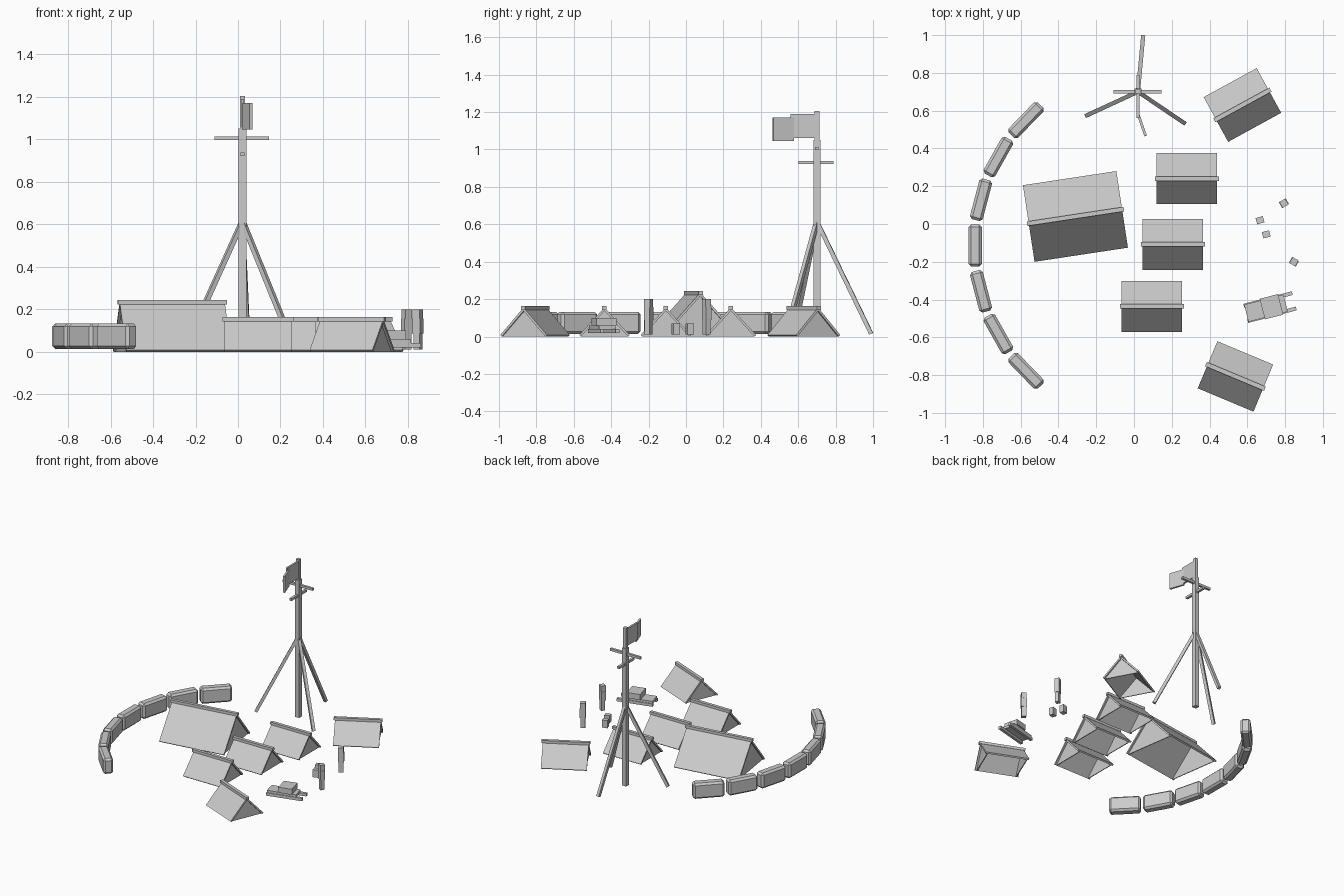
import bpy, bmesh, math
from mathutils import Vector, Matrix

if "Cube" in bpy.data.objects:
    bpy.data.objects.remove(bpy.data.objects["Cube"])

GREY = (0.6, 0.6, 0.6, 1)
mat = bpy.data.materials.new("plain_grey")
mat.use_nodes = True
mat.diffuse_color = GREY
mat.node_tree.nodes["Principled BSDF"].inputs["Base Color"].default_value = GREY


def finish(name, bm, matrix):
    bmesh.ops.recalc_face_normals(bm, faces=bm.faces)
    mesh = bpy.data.meshes.new(name)
    bm.to_mesh(mesh)
    bm.free()
    mesh.materials.append(mat)
    ob = bpy.data.objects.new(name, mesh)
    ob.matrix_world = matrix
    bpy.context.collection.objects.link(ob)
    return ob


def frame(x, y, degrees=0):
    return Matrix.Translation((x, y, 0)) @ Matrix.Rotation(math.radians(degrees), 4, 'Z')


def box(name, centre, size, base=Matrix(), bevel=0):
    bm = bmesh.new()
    bmesh.ops.create_cube(bm, size=1)
    bmesh.ops.scale(bm, vec=size, verts=bm.verts)
    if bevel:
        bmesh.ops.bevel(bm, geom=bm.edges[:], offset=bevel, segments=1, affect='EDGES')
    return finish(name, bm, base @ Matrix.Translation(centre))


def prism(name, profile, x0, x1, base):
    """Extrude a y-z outline along x."""
    bm = bmesh.new()
    face = bm.faces.new([bm.verts.new((x0, y, z)) for y, z in profile])
    new = bmesh.ops.extrude_face_region(bm, geom=[face])["geom"]
    verts = [v for v in new if isinstance(v, bmesh.types.BMVert)]
    bmesh.ops.translate(bm, vec=(x1 - x0, 0, 0), verts=verts)
    return finish(name, bm, base)


def beam(name, a, b, width):
    a, b = Vector(a), Vector(b)
    turn = (b - a).to_track_quat('Z', 'Y').to_matrix().to_4x4()
    return box(name, (0, 0, 0), (width, width, (b - a).length),
               Matrix.Translation((a + b) / 2) @ turn)


# Ridge tents: folded roof sheet, recessed gables, ridge pole
def tent(name, x, y, degrees, length, width, height):
    base, t, half = frame(x, y, degrees), 0.012, width / 2
    a = math.atan2(height, half)
    foot, peak = half - t * math.sin(a), height - t / math.cos(a)
    roof = [(0, height), (half, t * math.cos(a)), (foot, 0), (0, peak),
            (-foot, 0), (-half, t * math.cos(a))]
    prism(name + "_roof", roof, -length / 2, length / 2, base)
    for side in (-1, 1):
        end = side * (length / 2 - 0.012)
        prism(name + "_gable", [(foot, 0), (0, peak), (-foot, 0)], end, end - side * 0.006, base)
    box(name + "_ridge_pole", (0, 0, height - 0.002), (length + 0.018, 0.024, 0.02), base)


tent("large_tent", -0.31, 0.04, 8.6, 0.5, 0.41, 0.235)
for x, y, turn in [(0.28, 0.24, 0), (0.206, -0.108, 0), (0.095, -0.436, 0),
                   (0.574, 0.63, 28.7), (0.537, -0.807, -22.7)]:
    tent("small_tent", x, y, turn, 0.32, 0.27, 0.155)

# Curved barricade of chamfered sandbags
for i in range(-3, 4):
    arc = math.radians(i * 14.7)
    base = frame(0.113 - 0.954 * math.cos(arc), -0.114 + 0.954 * math.sin(arc), -i * 14.7)
    box("sandbag", (0, 0, 0.073), (0.07, 0.222, 0.118), base, 0.014)

# Signal mast with crossbars and braces
MX, MY = 0.021, 0.7
box("mast", (MX, MY, 0.525), (0.036, 0.036, 1.05))
box("mast_top", (MX, MY, 1.125), (0.025, 0.025, 0.16))
box("wide_crossbar", (MX - 0.003, MY, 1.005), (0.255, 0.018, 0.018))
box("deep_crossbar", (MX, MY - 0.005, 0.93), (0.018, 0.185, 0.018))
for fx, fy in [(0.048, 0.99), (-0.25, 0.575), (0.265, 0.535)]:
    beam("mast_brace", (MX, MY, 0.615), (fx, fy, 0.015), 0.022)

# Flag in two bent panels
box("flag_inner", (MX, 0.63, 1.125), (0.014, 0.14, 0.13))
box("flag_outer", (0, 0, 1.108), (0.014, 0.115, 0.125), frame(0.043, 0.52, 19))

# Two standing figures
for x, y, turn in [(0.794, 0.11, 30), (0.847, -0.2, -30)]:
    base = frame(x, y, turn)
    box("figure_legs", (0, 0, 0.05), (0.034, 0.028, 0.08), base)
    box("figure_torso", (0, 0, 0.122), (0.042, 0.034, 0.07), base)
    box("figure_head", (0, 0, 0.178), (0.036, 0.036, 0.044), base)

# Supply crates
box("crate", (0, 0, 0.04), (0.04, 0.034, 0.058), frame(0.667, 0.02, 15))
box("crate", (0, 0, 0.04), (0.04, 0.034, 0.058), frame(0.7, -0.055, 15))

# Loaded sledge
sledge = frame(0.72, -0.44, 14.5)
for side in (-1, 1):
    box("sledge_runner", (0, side * 0.042, 0.03), (0.265, 0.02, 0.022), sledge)
box("sledge_deck", (-0.022, 0, 0.048), (0.215, 0.094, 0.02), sledge)
box("sledge_cargo", (0.008, 0, 0.079), (0.1, 0.112, 0.042), sledge)
